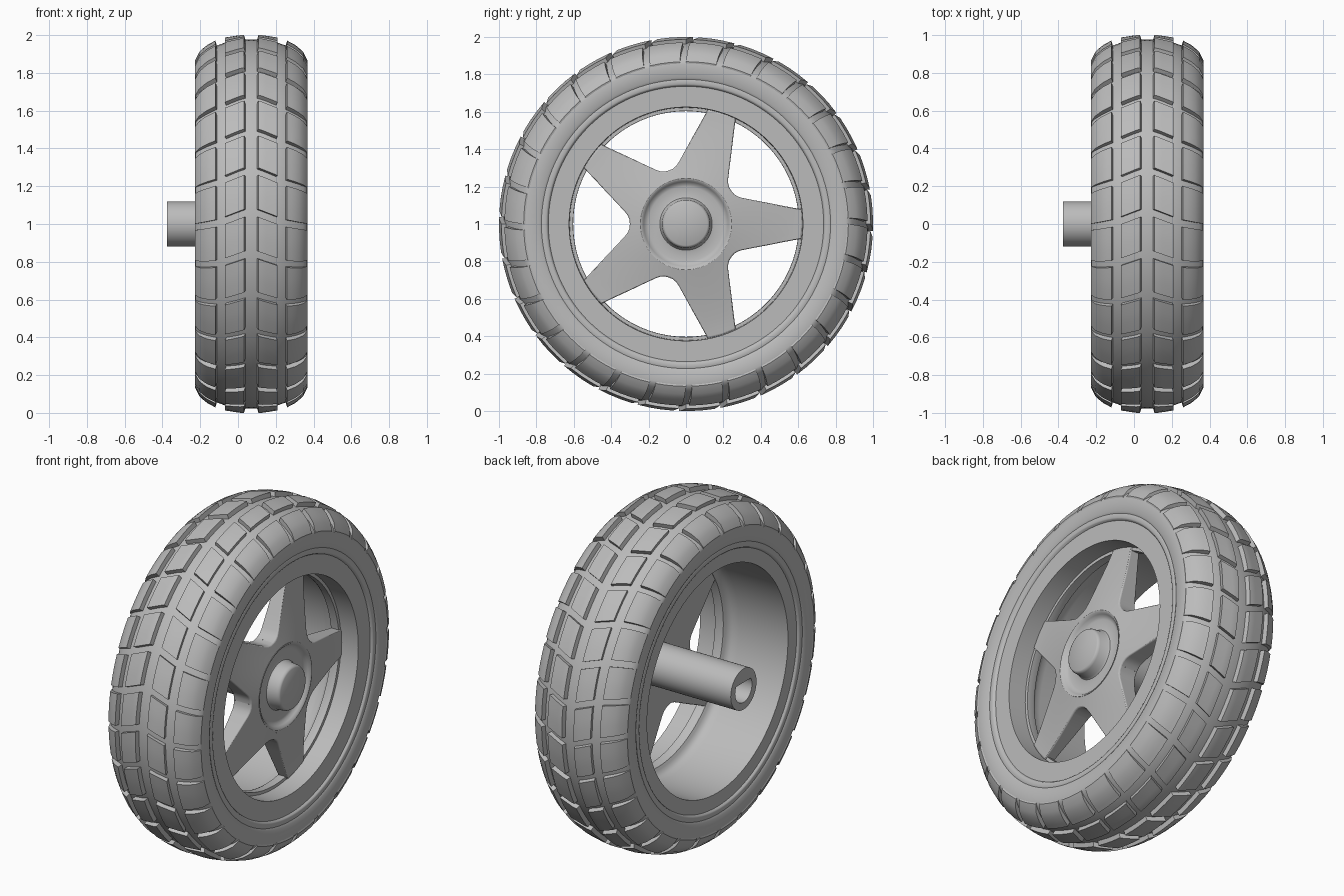
import bpy, bmesh, math
from mathutils import Vector

CENTRE = Vector((0.07, 0, 1))   # middle of the tyre; the axle runs along x
BLOCKS = 28                     # tread blocks around the tyre

if "Cube" in bpy.data.objects:
    bpy.data.objects.remove(bpy.data.objects["Cube"])

grey = bpy.data.materials.new("plain_grey")
grey.use_nodes = True
colour = (0.5, 0.5, 0.5, 1)
grey.diffuse_color = colour
grey.node_tree.nodes["Principled BSDF"].inputs["Base Color"].default_value = colour


def smooth(obj, angle):
    bpy.ops.object.select_all(action='DESELECT')
    obj.select_set(True)
    bpy.context.view_layer.objects.active = obj
    bpy.ops.object.shade_smooth_by_angle(angle=math.radians(angle))


def finish(name, bm, angle=35):
    bmesh.ops.remove_doubles(bm, verts=bm.verts, dist=1e-5)
    bmesh.ops.recalc_face_normals(bm, faces=bm.faces)
    mesh = bpy.data.meshes.new(name)
    bm.to_mesh(mesh)
    bm.free()
    mesh.materials.append(grey)
    obj = bpy.data.objects.new(name, mesh)
    obj.location = CENTRE
    bpy.context.collection.objects.link(obj)
    smooth(obj, angle)
    return obj


def lathe(name, profile, closed=True, steps=112):
    """Spin (u, radius) points around the axle."""
    bm = bmesh.new()
    verts = [bm.verts.new((u, 0, r)) for u, r in profile]
    edges = [bm.edges.new(pair) for pair in zip(verts, verts[1:])]
    if closed:
        edges.append(bm.edges.new((verts[-1], verts[0])))
    bmesh.ops.spin(bm, geom=verts + edges, cent=(0, 0, 0), axis=(1, 0, 0),
                   angle=math.tau, steps=steps)
    return finish(name, bm)


def lookup(profile, u):
    for (u0, r0), (u1, r1) in zip(profile, profile[1:]):
        if u <= u1:
            return r0 + (r1 - r0) * (u - u0) / (u1 - u0)
    return profile[-1][1]


# Tyre carcass, mirrored about its middle
half = [(0, 0.977), (0.07, 0.974), (0.14, 0.96), (0.19, 0.942), (0.24, 0.915),
        (0.275, 0.888), (0.292, 0.868), (0.295, 0.855), (0.293, 0.785), (0.286, 0.773),
        (0.25, 0.765)]
lathe("tyre", [(-u, r) for u, r in reversed(half)] + half[1:])

# Tread: two rows of slanted blocks on each side of the middle groove
crown = [(0, 1.0), (0.06, 1.0), (0.14, 0.987), (0.19, 0.971), (0.24, 0.944),
         (0.28, 0.906), (0.297, 0.868)]


def tread_block(bm, u0, u1, side, middle, fill):
    pitch = math.tau / BLOCKS
    columns, rows = 5, 3

    def point(i, j, sink):
        u = u0 + (u1 - u0) * i / columns
        slant = 0.38 * min(u, 0.17) + 0.2 * max(u - 0.17, 0)
        t = middle + pitch * fill * (j / rows - 0.5) - slant
        r = lookup(crown, u) - sink
        return bm.verts.new((side * (u - sink * 0.3), -r * math.cos(t), r * math.sin(t)))

    top = [[point(i, j, 0) for j in range(rows + 1)] for i in range(columns + 1)]
    low = [[point(i, j, 0.04) for j in range(rows + 1)] for i in range(columns + 1)]
    for i in range(columns):
        for j in range(rows):
            bm.faces.new((top[i][j], top[i + 1][j], top[i + 1][j + 1], top[i][j + 1]))
        for j in (0, rows):
            bm.faces.new((top[i][j], top[i + 1][j], low[i + 1][j], low[i][j]))
    for j in range(rows):
        for i in (0, columns):
            bm.faces.new((top[i][j], top[i][j + 1], low[i][j + 1], low[i][j]))


for name, u0, u1, fill in (("centre_tread", 0.038, 0.14, 0.82),
                           ("shoulder_tread", 0.19, 0.297, 0.83)):
    bm = bmesh.new()
    for side in (-1, 1):
        for k in range(BLOCKS):
            tread_block(bm, u0, u1, side, math.tau * k / BLOCKS - 0.04, fill)
    finish(name, bm)

# Rim: wide flat front face, a throat with a narrow ledge, and a wider rear barrel
lathe("rim", [(0.26, 0.773), (0.286, 0.773), (0.288, 0.768), (0.288, 0.748), (0.285, 0.742),
              (0.275, 0.736), (0.275, 0.625), (0.165, 0.622), (0.165, 0.604),
              (0.125, 0.603), (0.113, 0.608), (0.105, 0.622), (0.095, 0.638),
              (0.075, 0.648), (0.04, 0.65),
              (-0.275, 0.655), (-0.275, 0.736), (-0.285, 0.742),
              (-0.288, 0.748), (-0.288, 0.768), (-0.286, 0.773), (-0.26, 0.773)])

# Hub with dished face and raised cap
lathe("hub", [(0.288, 0), (0.288, 0.115), (0.283, 0.123), (0.272, 0.128), (0.222, 0.133),
              (0.213, 0.14), (0.21, 0.152), (0.21, 0.2), (0.214, 0.214), (0.226, 0.226),
              (0.236, 0.234), (0.24, 0.245), (0.11, 0.245), (0.11, 0)], closed=False, steps=64)

# Five tapered spokes joined by rounded valleys
edge = [(0.625, 0), (0.62, 0.078), (0.54, 0.093), (0.46, 0.109), (0.38, 0.124),
        (0.302, 0.139), (0.279, 0.146), (0.258, 0.159), (0.243, 0.1765)]
outline = [(a, -b) for a, b in reversed(edge[1:])] + edge
hub_radius, layers = 0.235, 8
bm = bmesh.new()
for k in range(5):
    turn = math.tau * k / 5
    front, back = [], []
    for n, (a, b) in enumerate(outline):
        f = -math.pi / 5 + math.tau / 5 * n / (len(outline) - 1)
        inner = Vector((hub_radius * math.cos(f), hub_radius * math.sin(f)))
        for store, hub_u, tip_u in ((front, 0.24, 0.172), (back, 0.11, 0.115)):
            column = []
            for m in range(layers + 1):
                p = inner.lerp(Vector((a, b)), m / layers)
                s = min(max((p.length - hub_radius) / (0.62 - hub_radius), 0), 1)
                u = tip_u + (hub_u - tip_u) * (1 - s) ** 1.3
                y = p.x * math.cos(turn) - p.y * math.sin(turn)
                z = p.x * math.sin(turn) + p.y * math.cos(turn)
                column.append(bm.verts.new((u, y, z)))
            store.append(column)
    for n in range(len(outline) - 1):
        for side in (front, back):
            for m in range(layers):
                bm.faces.new((side[n][m], side[n + 1][m], side[n + 1][m + 1], side[n][m + 1]))
        bm.faces.new((front[n][-1], front[n + 1][-1], back[n + 1][-1], back[n][-1]))
        bm.faces.new((front[n][0], front[n + 1][0], back[n + 1][0], back[n][0]))
spokes = finish("spokes", bm, 40)
bevel = spokes.modifiers.new("soft_edges", 'BEVEL')
bevel.width, bevel.segments = 0.012, 3
bevel.limit_method, bevel.angle_limit = 'ANGLE', math.radians(50)

# Axle tube with a D-shaped bore
bore = [(0.078 * math.cos(t), 0.078 * math.sin(t))
        for t in (math.radians(-120 + 240 * i / 24) for i in range(25))]
ring = [(0.12 * math.cos(math.tau * i / 48), 0.12 * math.sin(math.tau * i / 48))
        for i in range(48)]
curve = bpy.data.curves.new("axle", 'CURVE')
curve.dimensions, curve.fill_mode = '2D', 'BOTH'
curve.extrude = 0.285
for loop in (ring, bore):
    spline = curve.splines.new('POLY')
    spline.points.add(len(loop) - 1)
    for point, (a, b) in zip(spline.points, loop):
        point.co = (a, b, 0, 1)
    spline.use_cyclic_u = True
curve.materials.append(grey)
axle = bpy.data.objects.new("axle", curve)
bpy.context.collection.objects.link(axle)
axle.location = (-0.09, 0, 1)
axle.rotation_euler = (0, math.radians(90), 0)
bpy.ops.object.select_all(action='DESELECT')
axle.select_set(True)
bpy.context.view_layer.objects.active = axle
bpy.ops.object.convert(target='MESH')
bm = bmesh.new()
bm.from_mesh(axle.data)
bmesh.ops.remove_doubles(bm, verts=bm.verts, dist=1e-5)
bm.to_mesh(axle.data)
bm.free()
smooth(axle, 35)
